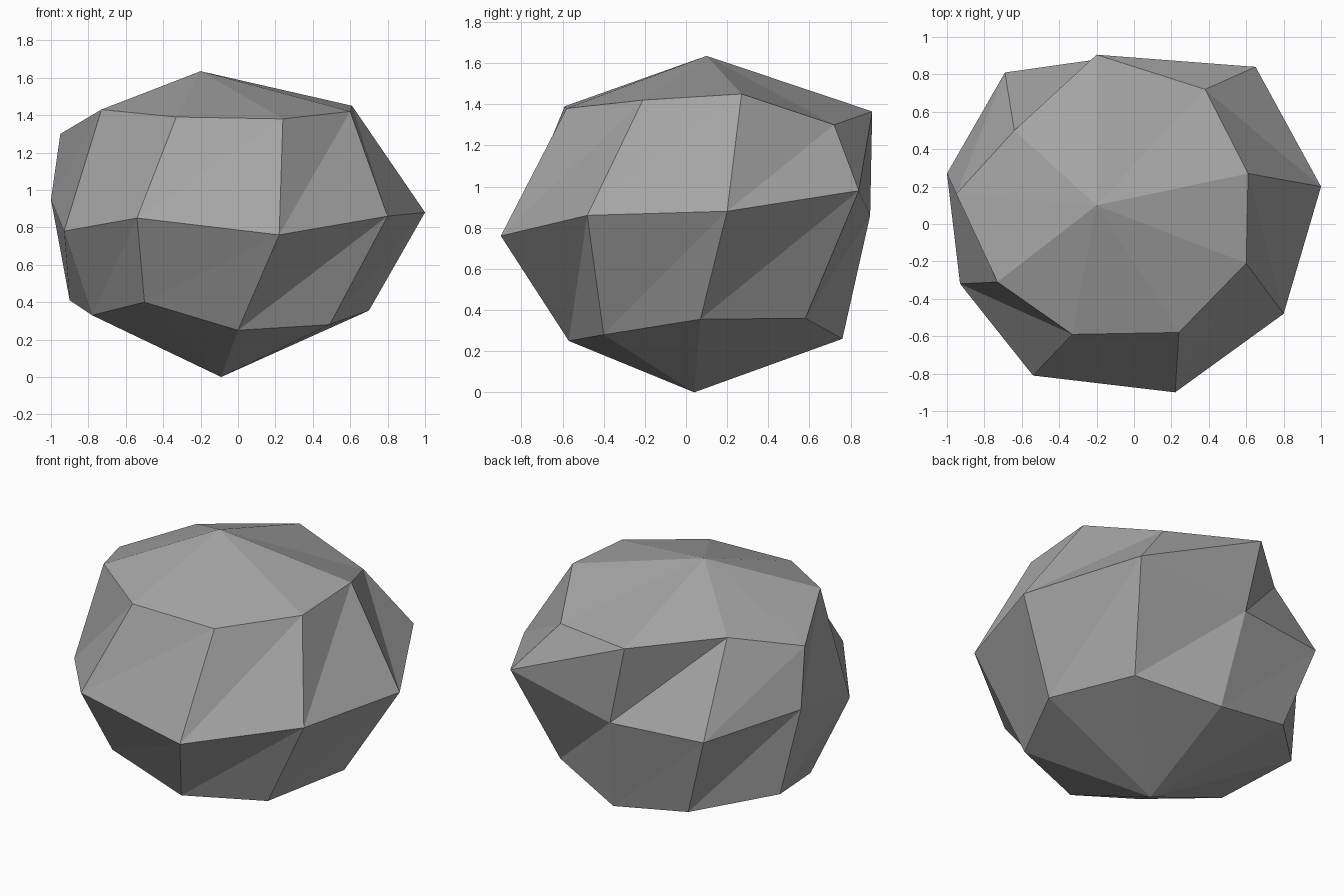
import bpy, bmesh

if "Cube" in bpy.data.objects:
    bpy.data.objects.remove(bpy.data.objects["Cube"])

# Stone colour
grey = bpy.data.materials.new("stone_grey")
grey.diffuse_color = (0.38, 0.38, 0.38, 1)
grey.use_nodes = True
grey.node_tree.nodes["Principled BSDF"].inputs["Base Color"].default_value = grey.diffuse_color

# Three uneven rings of nine points, counter-clockwise, plus the two tips
low = [(.70, .07, .355), (.48, .58, .36), (-.02, .76, .26), (-.52, .72, .34), (-.9, .34, .41),
       (-.78, -.14, .33), (-.5, -.55, .40), (0, -.57, .25), (.49, -.40, .28)]
mid = [(1, .2, .88), (.65, .84, .98), (-.09, .895, .86), (-.69, .81, .86), (-1, .27, .95),
       (-.93, -.32, .78), (-.54, -.81, .85), (.22, -.9, .76), (.8, -.48, .86)]
high = [(.61, .27, 1.45), (.38, .72, 1.30), (-.2, .905, 1.365), (-.64, .5, 1.40), (-.95, .16, 1.30),
        (-.73, -.31, 1.43), (-.33, -.59, 1.39), (.24, -.58, 1.38), (.60, -.21, 1.42)]

bm = bmesh.new()
low, mid, high = ([bm.verts.new(p) for p in ring] for ring in (low, mid, high))
bottom = bm.verts.new((-.09, .04, 0))
top = bm.verts.new((-.2, .1, 1.635))

# Facets: bands between the rings and a fan at each tip
chips = []
for i in range(9):
    j = (i + 1) % 9
    cap = bm.faces.new((bottom, low[j], low[i]))
    lower = bm.faces.new((low[i], low[j], mid[j]))
    bm.faces.new((low[i], mid[j], mid[i]))
    bm.faces.new((mid[i], mid[j], high[j]))
    upper = bm.faces.new((mid[i], high[j], high[i]))
    bm.faces.new((high[i], high[j], top))
    if i in (6, 7):
        chips.append(cap)
    if i in (1, 4):
        chips.append(lower)
    if i in (3, 4):
        chips.append(upper)

# Slightly raised chips on a few facets
bmesh.ops.inset_individual(bm, faces=chips, thickness=.05, depth=.012)
bmesh.ops.recalc_face_normals(bm, faces=bm.faces)

mesh = bpy.data.meshes.new("rock")
bm.to_mesh(mesh)
bm.free()
mesh.materials.append(grey)
rock = bpy.data.objects.new("rock", mesh)
bpy.context.collection.objects.link(rock)
